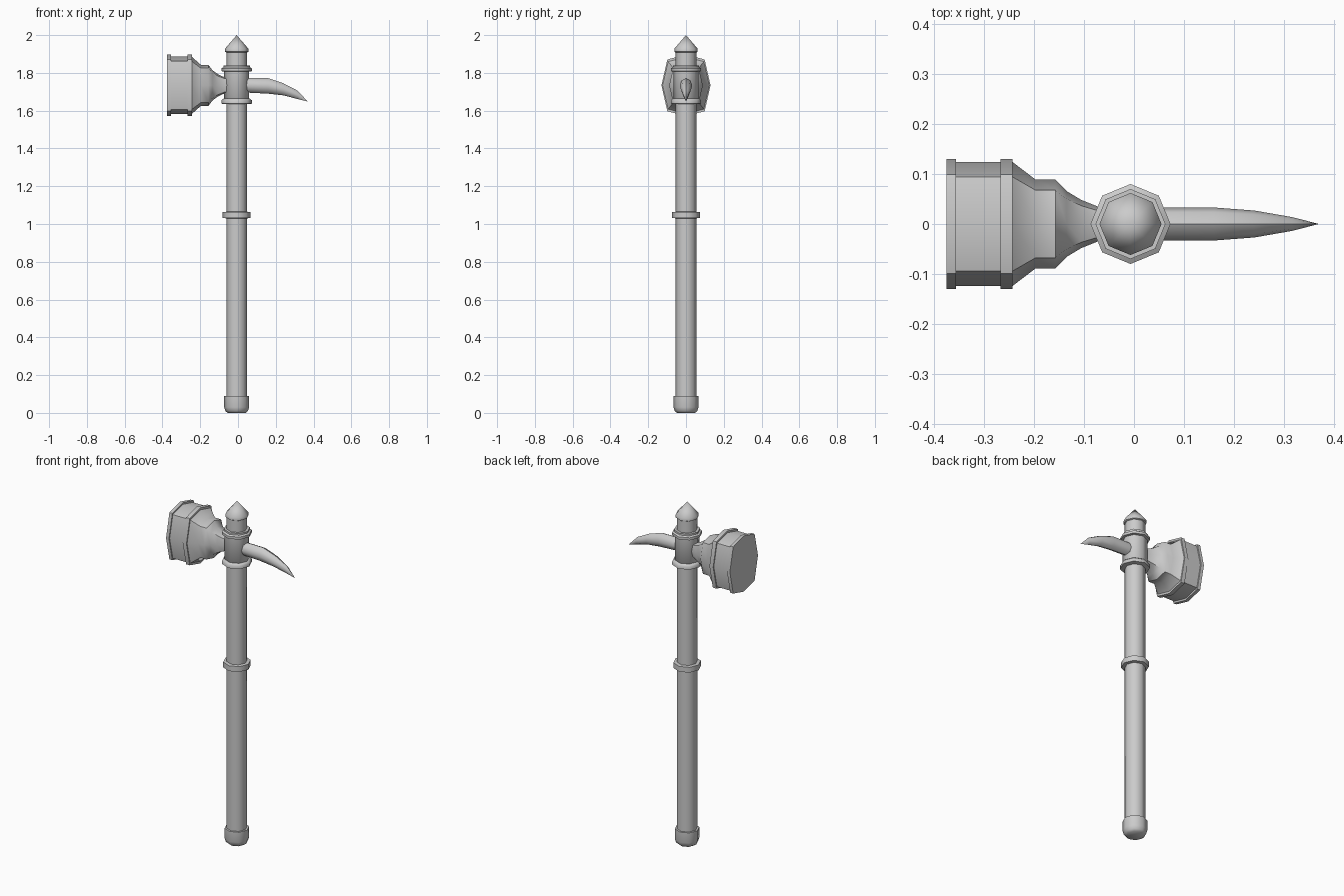
import bpy, bmesh, math

if "Cube" in bpy.data.objects:
    bpy.data.objects.remove(bpy.data.objects["Cube"])

CX = -0.007   # shaft axis
HZ = 1.734    # hammer head axis height
N = 8


def loft(name, rings):
    """Skin a list of equal-length point rings and cap both ends."""
    bm = bmesh.new()
    loops = [[bm.verts.new(p) for p in r] for r in rings]
    for a, b in zip(loops, loops[1:]):
        for i in range(N):
            j = (i + 1) % N
            bm.faces.new((a[i], a[j], b[j], b[i]))
    bm.faces.new(loops[0][::-1])
    bm.faces.new(loops[-1])
    bmesh.ops.remove_doubles(bm, verts=bm.verts, dist=1e-5)
    bmesh.ops.recalc_face_normals(bm, faces=bm.faces)
    me = bpy.data.meshes.new(name)
    bm.to_mesh(me)
    bm.free()
    ob = bpy.data.objects.new(name, me)
    bpy.context.collection.objects.link(ob)
    bpy.ops.object.select_all(action='DESELECT')
    ob.select_set(True)
    bpy.context.view_layer.objects.active = ob
    bpy.ops.object.shade_smooth_by_angle(angle=math.radians(46))
    return ob


def upright(name, profile):
    """Octagonal turned part on the shaft axis from (radius, z) pairs."""
    return loft(name, [[(CX + r * math.cos(i * math.tau / N),
                         r * math.sin(i * math.tau / N), z) for i in range(N)]
                       for r, z in profile])


def sideways(name, profile, diag=(0.707, 0.707)):
    """Octagonal part along x from (x, half_y, half_z, centre_z)."""
    dy, dz = diag
    octo = [(1, 0), (dy, dz), (0, 1), (-dy, dz), (-1, 0), (-dy, -dz), (0, -1), (dy, -dz)]
    return loft(name, [[(x, hy * u, cz + hz * v) for u, v in octo]
                       for x, hy, hz, cz in profile])


# Shaft, pommel and grip ring
upright("shaft", [(0.055, 0.04), (0.055, 1.91)])
upright("pommel", [(0.048, 0.0), (0.06, 0.01), (0.066, 0.03), (0.066, 0.09), (0.055, 0.09)])
upright("grip_ring", [(0.055, 1.03), (0.074, 1.032), (0.074, 1.063), (0.055, 1.065)])

# Socket holding the head, with a band at each end
upright("socket", [(0.055, 1.64), (0.066, 1.65), (0.066, 1.83), (0.055, 1.83)])
upright("socket_lower_band", [(0.06, 1.634), (0.08, 1.637), (0.08, 1.655), (0.07, 1.664), (0.06, 1.664)])
upright("socket_upper_band", [(0.06, 1.806), (0.08, 1.809), (0.08, 1.824), (0.07, 1.83),
                              (0.07, 1.84), (0.055, 1.84)])

# Pointed top
upright("top_spike", [(0.055, 1.908), (0.062, 1.912), (0.062, 1.928), (0.0, 2.0)])

# Hammer head: striking block, two rims, stepped neck
sideways("hammer_head", [(x, hy, hz, HZ) for x, hy, hz in [
    (-0.375, 0.13, 0.163), (-0.356, 0.13, 0.163), (-0.356, 0.124, 0.152),
    (-0.267, 0.124, 0.152), (-0.267, 0.13, 0.163), (-0.243, 0.13, 0.163),
    (-0.243, 0.124, 0.150), (-0.197, 0.089, 0.109), (-0.157, 0.089, 0.109),
    (-0.135, 0.066, 0.080), (-0.105, 0.048, 0.058), (-0.07, 0.034, 0.042),
    (-0.03, 0.032, 0.04)]], (0.76, 0.84))

# Curved rear pick
sideways("rear_pick", [
    (0.02, 0.033, 0.038, 1.735), (0.16, 0.033, 0.041, 1.731),
    (0.24, 0.027, 0.032, 1.713), (0.315, 0.014, 0.022, 1.684),
    (0.37, 0.0, 0.0, 1.648)])
